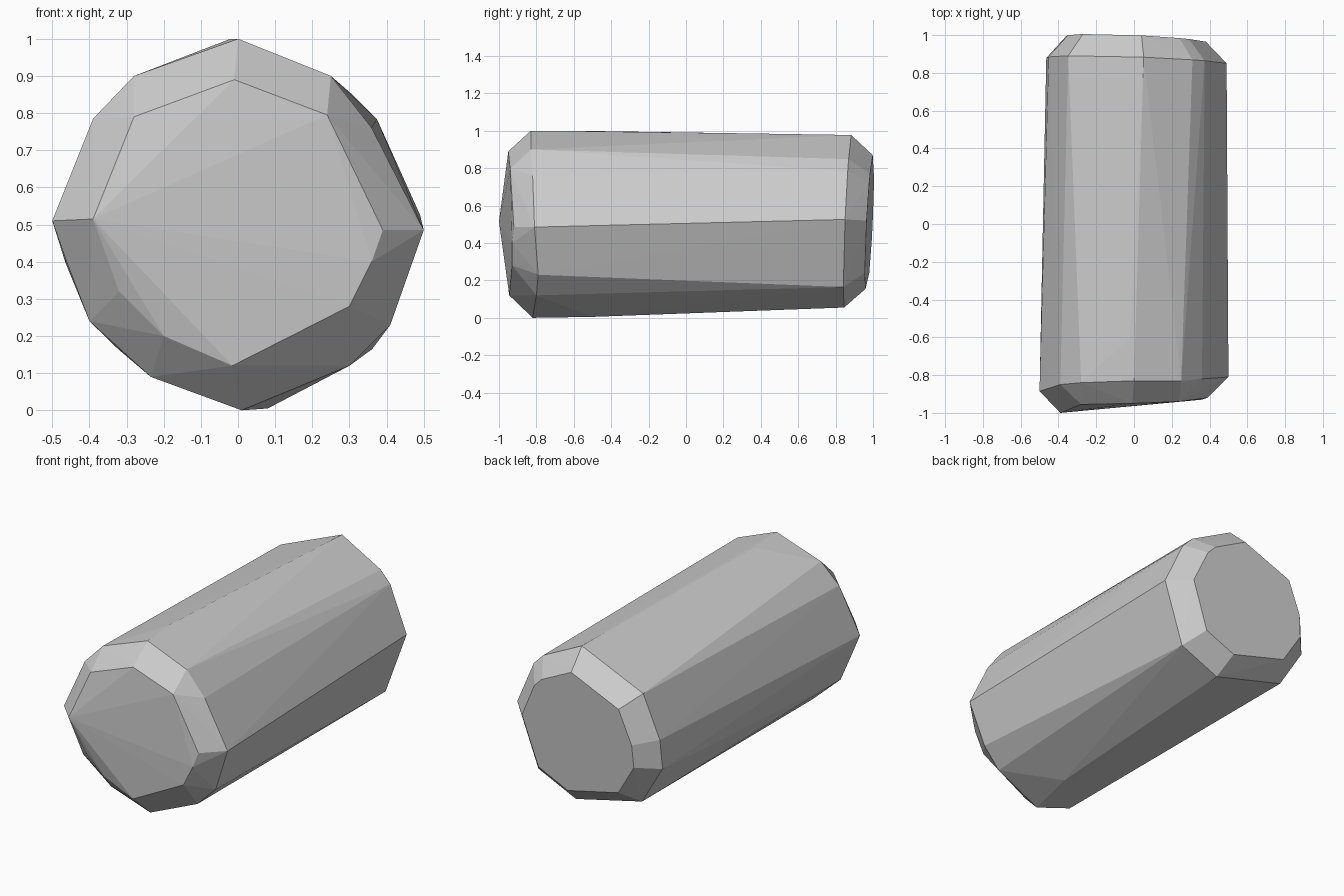
import bpy, bmesh

# Front end: outer rim and inner cap profile as (x, y, z)
front_rim = [(0, -0.83, 1.0), (0.25, -0.83, 0.9), (0.36, -0.82, 0.76), (0.5, -0.81, 0.485),
             (0.47, -0.80, 0.40), (0.41, -0.79, 0.23), (0.30, -0.80, 0.12), (0.01, -0.82, 0.0),
             (-0.235, -0.83, 0.09), (-0.4, -0.85, 0.24), (-0.465, -0.87, 0.41),
             (-0.5, -0.885, 0.51), (-0.39, -0.85, 0.785), (-0.28, -0.84, 0.9)]
front_cap = [(-0.01, -0.95, 0.89), (0.24, -0.94, 0.795), (0.39, -0.92, 0.485),
             (0.36, -0.93, 0.40), (0.30, -0.93, 0.28), (-0.015, -0.945, 0.12),
             (-0.2, -0.945, 0.2), (-0.32, -0.95, 0.32), (-0.39, -1.0, 0.515),
             (-0.28, -0.955, 0.79)]
# Slight bends along the top and bottom of the body
body = [(-0.02, -0.6, 1.0), (0.08, -0.5, 0.005)]

# Back end: flat cap, widened into its rim to form the chamfer
back_cap = [(0.24, 0.77), (0.29, 0.72), (0.04, 0.87), (-0.27, 0.74), (-0.35, 0.55),
            (-0.36, 0.42), (-0.25, 0.24), (0.09, 0.155), (0.28, 0.24), (0.38, 0.52)]


def back_ring(scale, y):
    return [(x * scale, y - 0.045 * x + 0.05 * (z - 0.87), 0.5 + (z - 0.5) * scale)
            for x, z in back_cap]


points = front_rim + front_cap + body + back_ring(1, 1.0) + back_ring(1.29, 0.885)

# Faceted barrel skinned over the rings
bm = bmesh.new()
for p in points:
    bm.verts.new(p)
res = bmesh.ops.convex_hull(bm, input=bm.verts)
loose = [v for v in bm.verts if not v.link_faces]
bmesh.ops.delete(bm, geom=loose, context='VERTS')
bmesh.ops.recalc_face_normals(bm, faces=bm.faces)
mesh = bpy.data.meshes.new("faceted_barrel")
bm.to_mesh(mesh)
bm.free()
obj = bpy.data.objects.new("faceted_barrel", mesh)
bpy.context.collection.objects.link(obj)
